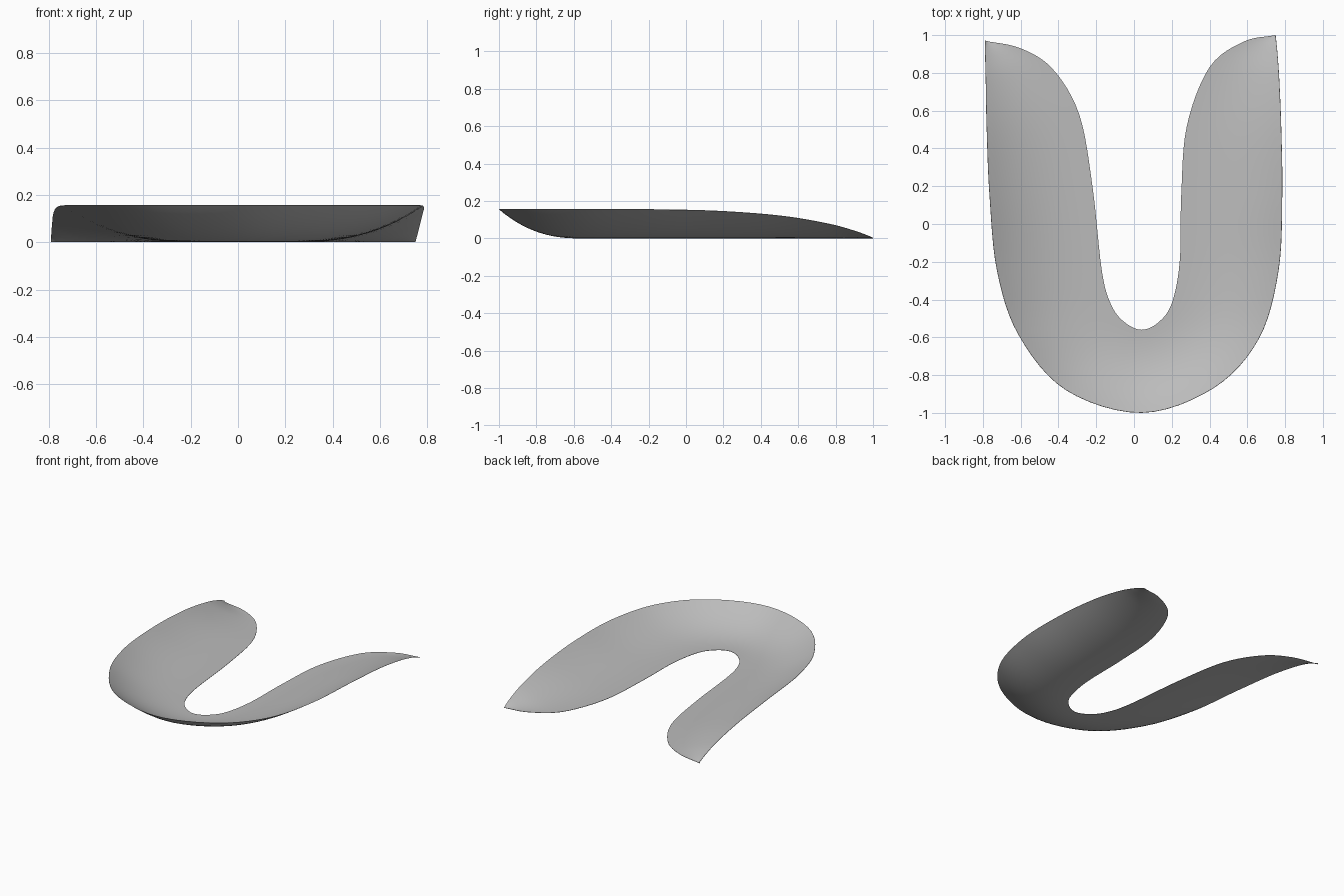
import bpy
from mathutils import Vector

cube = bpy.data.objects.get("Cube")
if cube:
    bpy.data.objects.remove(cube, do_unlink=True)

# Ribs around the U: outer x, outer y, inner x, inner y, rim height
RIBS = [
    (-.79, .97, -.79, .97, .01),
    (-.788, .88, -.6, .93, .045),
    (-.785, .75, -.43, .82, .08),
    (-.78, .5, -.29, .58, .121),
    (-.765, .15, -.22, .2, .147),
    (-.725, -.25, -.17, -.25, .155),
    (-.61, -.59, -.12, -.43, .155),
    (-.36, -.88, -.05, -.52, .155),
    (.04, -1, .04, -.56, .155),
    (.42, -.87, .13, -.52, .155),
    (.66, -.61, .2, -.42, .155),
    (.765, -.25, .242, -.2, .155),
    (.785, .15, .25, .15, .147),
    (.78, .5, .28, .52, .121),
    (.77, .75, .4, .83, .08),
    (.76, .9, .58, .965, .04),
    (.75, 1, .75, 1, .003),
]
STEPS = 6      # smooth ribs between two control ribs
ACROSS = 14    # points from rim to inner edge
THICK = 0.002


def spline(a, b, c, d, t):
    """Smooth curve between b and c."""
    return b + ((c - a) * t + (a * 2 - b * 5 + c * 4 - d) * t**2
                + (b * 3 - a - c * 3 + d) * t**3) / 2


def smooth_ribs(ribs):
    pts = [Vector(r) for r in ribs]
    pts = [pts[0] * 2 - pts[1]] + pts + [pts[-1] * 2 - pts[-2]]
    out = []
    for i in range(len(ribs) - 1):
        out += [spline(*pts[i:i + 4], s / STEPS) for s in range(STEPS)]
    return out + [pts[-2]]


# Cupped sheet: steep at the outer rim, flat along the inner edge
verts, faces = [], []
ribs = smooth_ribs(RIBS)
for ox, oy, ix, iy, rim in ribs:
    for j in range(ACROSS + 1):
        t = j / ACROSS
        verts.append((ox + (ix - ox) * t, oy + (iy - oy) * t,
                      max(rim, 0) * (1 - t)**2.4))
row = ACROSS + 1
for i in range(len(ribs) - 1):
    for j in range(ACROSS):
        a = i * row + j
        faces.append((a, a + row, a + row + 1, a + 1))

mesh = bpy.data.meshes.new("curved_shell")
mesh.from_pydata(verts, [], faces)
shell = bpy.data.objects.new("curved_shell", mesh)
bpy.context.collection.objects.link(shell)
bpy.context.view_layer.objects.active = shell
shell.select_set(True)

# Merge the pointed tips
bpy.ops.object.mode_set(mode='EDIT')
bpy.ops.mesh.select_all(action='SELECT')
bpy.ops.mesh.remove_doubles(threshold=0.0005)
bpy.ops.object.mode_set(mode='OBJECT')

# Thin wall, grown upwards from the sheet
if mesh.polygons[len(mesh.polygons) // 2].normal.z < 0:
    mesh.flip_normals()
wall = shell.modifiers.new("wall", 'SOLIDIFY')
wall.thickness = THICK
wall.offset = 1
bpy.ops.object.modifier_apply(modifier=wall.name)
bpy.ops.object.shade_smooth_by_angle(angle=0.8)

# Single grey colour
grey = bpy.data.materials.new("plain_grey")
grey.use_nodes = True
colour = (0.5, 0.5, 0.5, 1)
grey.diffuse_color = colour
grey.node_tree.nodes["Principled BSDF"].inputs["Base Color"].default_value = colour
mesh.materials.append(grey)
